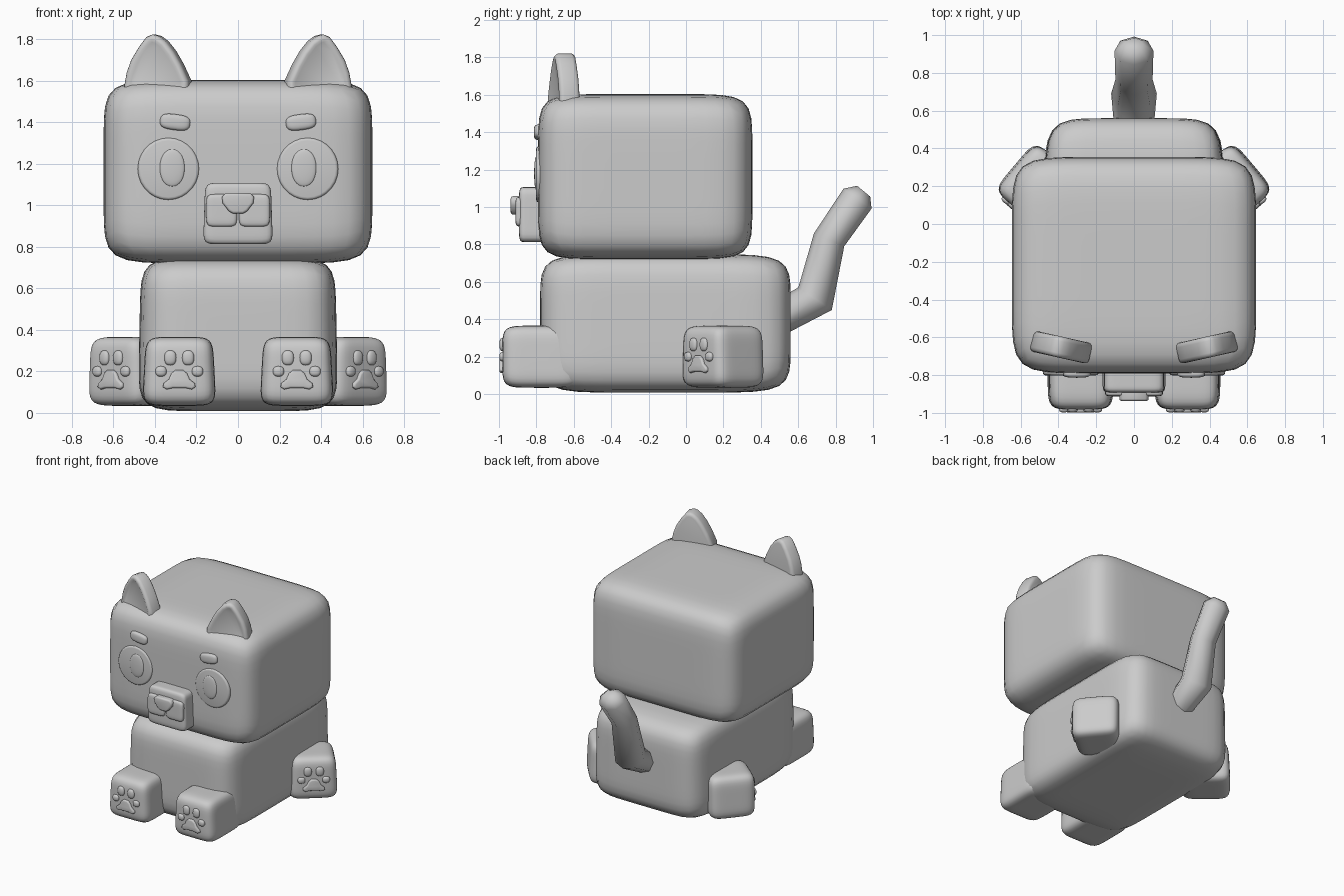
import bpy, bmesh, math
from mathutils import Matrix, Vector

cube = bpy.data.objects.get("Cube")
if cube:
    bpy.data.objects.remove(cube)

grey = bpy.data.materials.new("plain_grey")
grey.use_nodes = True
COLOUR = (0.6, 0.6, 0.6, 1)
grey.diffuse_color = COLOUR
grey.node_tree.nodes["Principled BSDF"].inputs["Base Color"].default_value = COLOUR


def finish(bm, name, matrix=Matrix(), angle=50):
    """Turn a bmesh into a smooth-shaded object in the grey material."""
    bm.transform(matrix)
    bmesh.ops.recalc_face_normals(bm, faces=bm.faces)
    mesh = bpy.data.meshes.new(name)
    bm.to_mesh(mesh)
    bm.free()
    mesh.materials.append(grey)
    mesh.shade_smooth()
    mesh.set_sharp_from_angle(angle=math.radians(angle))
    obj = bpy.data.objects.new(name, mesh)
    bpy.context.collection.objects.link(obj)
    return obj


def soft_box(name, centre, half, power=7.5, cuts=13, matrix=Matrix(), taper=0):
    """Bulging rounded box; a power near 2 gives an ellipsoid."""
    bm = bmesh.new()
    bmesh.ops.create_cube(bm, size=2)
    bmesh.ops.subdivide_edges(bm, edges=bm.edges, cuts=cuts, use_grid_fill=True)
    for v in bm.verts:
        v.co /= sum(abs(c) ** power for c in v.co) ** (1 / power)
        v.co.x *= 1 - taper * v.co.z
    place = Matrix.Translation(centre) @ Matrix.Diagonal((*half, 1))
    return finish(bm, name, matrix @ place, 80)


def plate(name, outline, front, back, bevel, matrix=Matrix(), inset=0):
    """Outline in x and z, extruded along y, with rounded rims."""
    bm = bmesh.new()
    face = bm.faces.new([bm.verts.new((x, front, z)) for x, z in outline])
    out = bmesh.ops.extrude_face_region(bm, geom=[face])
    for v in out["geom"]:
        if isinstance(v, bmesh.types.BMVert):
            v.co.y = back
    if face not in bm.faces[:]:
        bm.faces.new([v for v in bm.verts if v.co.y == front])
    bmesh.ops.recalc_face_normals(bm, faces=bm.faces)
    rims = [e for e in bm.edges if abs(e.verts[0].co.y - e.verts[1].co.y) < 1e-5]
    bmesh.ops.bevel(bm, geom=rims, offset=bevel, segments=3, profile=0.5,
                    affect='EDGES', clamp_overlap=True)
    if inset:
        caps = [f for f in bm.faces if len(f.verts) == len(outline)]
        cap = min(caps, key=lambda f: f.calc_center_median().y)
        bmesh.ops.inset_region(bm, faces=[cap], thickness=inset, depth=-inset / 2)
    return finish(bm, name, matrix)


def ellipse(cx, cz, rx, rz, count=28):
    turns = [2 * math.pi * i / count for i in range(count)]
    return [(cx + rx * math.cos(t), cz + rz * math.sin(t)) for t in turns]


def paw(name, matrix, depth):
    """Block paw whose front face is the local plane y = 0."""
    soft_box(name, (0, depth / 2, 0.2), (0.17, depth / 2, 0.166), 6,
             matrix=matrix, taper=0.05)
    for i, (x, z, rx, rz) in enumerate([(-0.088, 0.2, 0.027, 0.025),
                                        (-0.043, 0.265, 0.029, 0.036),
                                        (0.043, 0.265, 0.029, 0.036),
                                        (0.088, 0.2, 0.027, 0.025)]):
        soft_box(f"{name}_toe_{i + 1}", (0, 0, 0) and (x, 0.002, z),
                 (rx, 0.018, rz), 2.4, 5, matrix)
    half = [(0.018, 0.207), (0.038, 0.19), (0.05, 0.162), (0.076, 0.142),
            (0.078, 0.124), (0.06, 0.113), (0.03, 0.12)]
    plate(name + "_pad", half + [(-x, z) for x, z in reversed(half)],
          -0.016, 0.02, 0.01, matrix)


# Head and body
soft_box("head", (0, -0.218, 1.162), (0.647, 0.573, 0.442))
soft_box("body", (0, -0.11, 0.378), (0.475, 0.67, 0.37), 7, taper=0.015)

# Muzzle, cheeks and nose
soft_box("muzzle", (0, -0.815, 0.96), (0.163, 0.078, 0.148), 9, taper=0.03)
nose_half = [(0.06, 1.058), (0.077, 1.04), (0.074, 1.01), (0.045, 0.972),
             (0.025, 0.96)]
plate("nose", nose_half + [(-x, z) for x, z in reversed(nose_half)],
      -0.937, -0.86, 0.012)

ear_outline = [(0.225, 1.5), (0.227, 1.6), (0.265, 1.68), (0.3, 1.74),
               (0.34, 1.79), (0.375, 1.815), (0.405, 1.822), (0.435, 1.81),
               (0.47, 1.765), (0.51, 1.7), (0.532, 1.64), (0.545, 1.57),
               (0.545, 1.5)]

for side, s in (("left", 1), ("right", -1)):
    flip = Matrix.Diagonal((s, 1, 1, 1))
    soft_box(side + "_cheek", (0.079, -0.88, 0.975), (0.074, 0.032, 0.078), 6, 9, flip)

    # Eyes and brows
    plate(side + "_eye", ellipse(0.335, 1.175, 0.148, 0.15), -0.801, -0.74, 0.014, flip)
    soft_box(side + "_pupil", (0.317, -0.8, 1.18), (0.06, 0.012, 0.09), 2.1, 7, flip)
    tilt = Matrix.Translation((0.303, -0.79, 1.4)) @ Matrix.Rotation(-0.13, 4, 'Y')
    soft_box(side + "_brow", (0, 0, 0), (0.073, 0.024, 0.038), 3, 7, flip @ tilt)

    # Ears turned slightly outward
    pivot = Vector((0.39, -0.652, 0))
    turn = (Matrix.Translation(pivot) @ Matrix.Rotation(0.22, 4, 'Z')
            @ Matrix.Translation((-pivot.x, 0, 0)))
    plate(side + "_ear", ear_outline, -0.056, 0.056, 0.024, flip @ turn, 0.012)

    # Paws: front pair straight, hind pair splayed
    paw(side + "_front_paw", flip @ Matrix.Translation((0.283, -0.982, 0)), 0.42)
    splay = Matrix.Translation((0.61, 0.068, 0)) @ Matrix.Rotation(0.7, 4, 'Z')
    paw(side + "_hind_paw", flip @ splay, 0.34)

# Tail: faceted tube swept along a bent path (y, z, radius)
path = [(0.47, 0.39, 0.09), (0.69, 0.51, 0.108), (0.765, 0.825, 0.088),
        (0.917, 1.045, 0.092), (0.95, 1.085, 0.045)]
bm = bmesh.new()
rings = []
for i, (y, z, r) in enumerate(path):
    a, b = path[max(i - 1, 0)], path[min(i + 1, len(path) - 1)]
    along = Vector((0, b[0] - a[0], b[1] - a[1])).normalized()
    across = Vector((0, -along.z, along.y))
    rings.append([bm.verts.new(Vector((1.12 * r * math.cos(t), y, z)) + across * r * math.sin(t))
                  for t in (math.pi * k / 4 for k in range(8))])
for low, high in zip(rings, rings[1:]):
    for k in range(8):
        n = (k + 1) % 8
        bm.faces.new((low[k], low[n], high[n], high[k]))
bm.faces.new(rings[0])
bm.faces.new(rings[-1])
finish(bm, "tail", angle=60)
